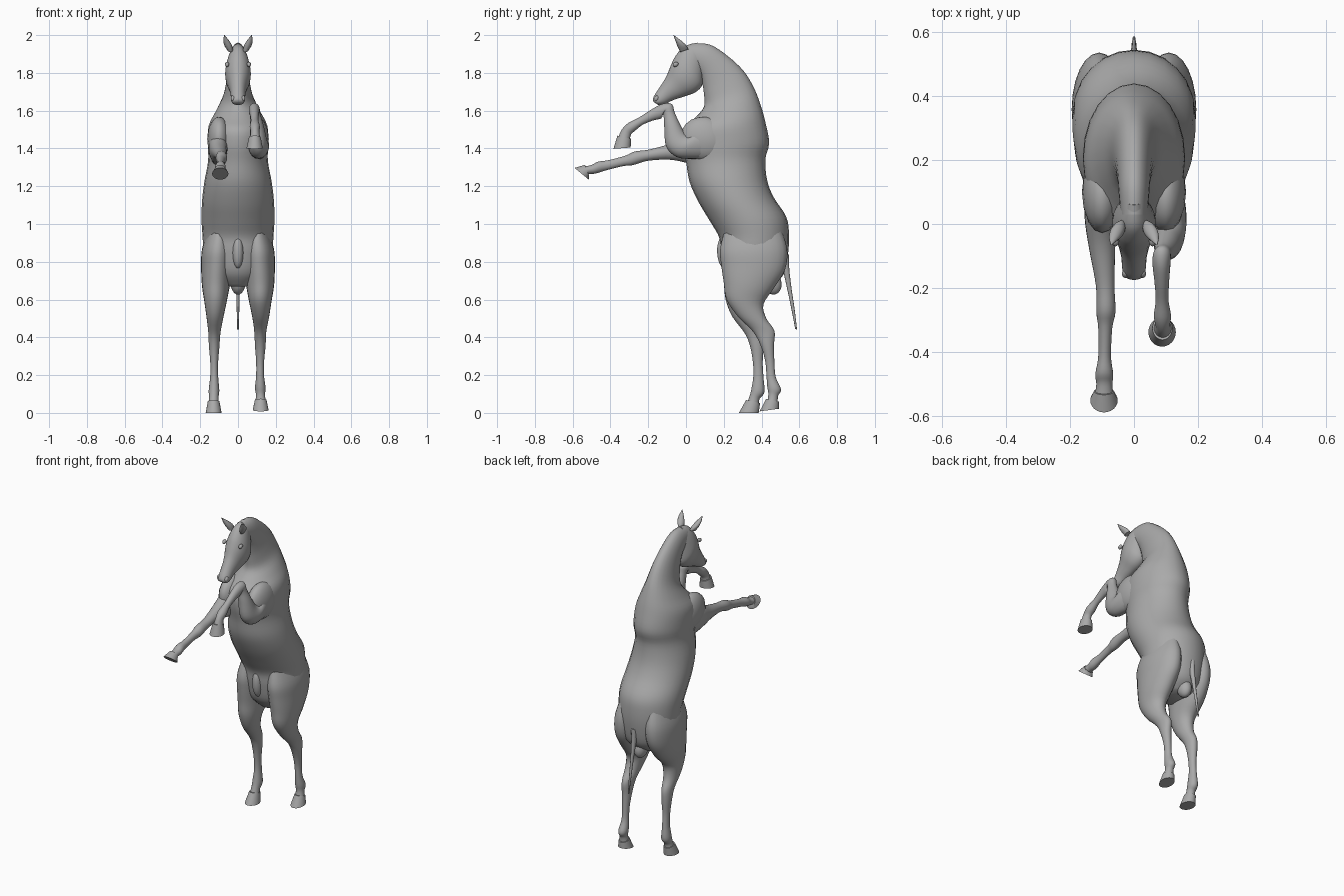
import bpy, bmesh, math
from mathutils import Vector

coat = bpy.data.materials.new("grey_coat")
coat.diffuse_color = (0.4, 0.4, 0.4, 1)


def finish(name, bm, angle=50):
    bmesh.ops.recalc_face_normals(bm, faces=bm.faces)
    me = bpy.data.meshes.new(name)
    bm.to_mesh(me)
    bm.free()
    ob = bpy.data.objects.new(name, me)
    bpy.context.collection.objects.link(ob)
    me.materials.append(coat)
    bpy.ops.object.select_all(action='DESELECT')
    ob.select_set(True)
    bpy.context.view_layer.objects.active = ob
    bpy.ops.object.shade_smooth_by_angle(angle=math.radians(angle))
    return ob


def loft(name, secs, steps=4, sides=24, mirror=1):
    """Skin oval rings; section = front y, z, back y, z, centre x, half width."""
    s = [Vector(q) for q in secs]
    rows = []
    for i in range(len(s) - 1):
        a, b, c, d = s[max(i - 1, 0)], s[i], s[i + 1], s[min(i + 2, len(s) - 1)]
        for k in range(steps):
            t = k / steps
            rows.append(0.5 * (2 * b + (c - a) * t + (2 * a - 5 * b + 4 * c - d) * t * t
                               + (3 * b - a - 3 * c + d) * t ** 3))
    rows.append(s[-1])
    bm = bmesh.new()
    rings = []
    for y1, z1, y2, z2, x, w in rows:
        ring = []
        for j in range(sides):
            u = 2 * math.pi * j / sides
            cu, su = math.cos(u), math.sin(u)
            ring.append(bm.verts.new((mirror * (x + w * su),
                                      (y1 + y2) / 2 + (y2 - y1) / 2 * cu,
                                      (z1 + z2) / 2 + (z2 - z1) / 2 * cu)))
        rings.append(ring)
    for r, q in zip(rings, rings[1:]):
        for j in range(sides):
            k = (j + 1) % sides
            bm.faces.new((r[j], r[k], q[k], q[j]))
    bm.faces.new(rings[0])
    bm.faces.new(rings[-1])
    return finish(name, bm)


def blob(name, loc, size, tilt=0):
    bm = bmesh.new()
    bmesh.ops.create_uvsphere(bm, u_segments=16, v_segments=10, radius=1)
    ob = finish(name, bm)
    ob.location, ob.scale, ob.rotation_euler = loc, size, (tilt, 0, 0)
    return ob


# Trunk rising from rump through shoulders into the arched neck
loft("body_and_neck", [
    (.27, .67, .45, .67, 0, .08), (.21, .74, .515, .73, 0, .15),
    (.185, .85, .54, .84, 0, .18), (.175, .93, .545, .95, 0, .188),
    (.13, 1.01, .53, 1.04, 0, .193), (.07, 1.11, .465, 1.14, 0, .19),
    (.02, 1.22, .43, 1.23, 0, .178), (.0, 1.33, .42, 1.34, 0, .158),
    (-.02, 1.42, .44, 1.43, 0, .16), (-.015, 1.5, .42, 1.54, 0, .155),
    (.045, 1.56, .395, 1.63, 0, .118), (.095, 1.62, .36, 1.72, 0, .08),
    (.095, 1.69, .305, 1.81, 0, .062), (.085, 1.75, .22, 1.89, 0, .053),
    (.07, 1.79, .125, 1.95, 0, .048), (.03, 1.82, .03, 1.955, 0, .042)])

# Head from poll to muzzle
loft("head", [
    (.06, 1.96, .09, 1.84, 0, .034), (-.01, 1.94, .09, 1.765, 0, .055),
    (-.055, 1.89, .08, 1.725, 0, .067), (-.08, 1.84, .045, 1.695, 0, .065),
    (-.105, 1.78, -.01, 1.675, 0, .05), (-.135, 1.73, -.07, 1.655, 0, .04),
    (-.165, 1.685, -.11, 1.635, 0, .037), (-.175, 1.66, -.14, 1.63, 0, .031),
    (-.17, 1.645, -.155, 1.635, 0, .016)])

for m, side in ((1, "right"), (-1, "left")):
    loft(side + "_ear", [
        (-.03, 1.91, .012, 1.925, .04, .014), (-.045, 1.94, .002, 1.945, .051, .02),
        (-.056, 1.97, -.022, 1.968, .062, .016), (-.066, 2.0, -.062, 1.998, .072, .002)],
        sides=12, mirror=m)
    blob(side + "_eye", (m * .058, -.055, 1.845), (.011, .016, .012), .5)
    blob(side + "_nostril", (m * .027, -.156, 1.665), (.011, .012, .016), -.5)
    blob(side + "_shoulder", (m * .1, .1, 1.45), (.063, .13, .115), -.4)

# Hind legs: shared thigh, then each stance
thigh = [(.2, .95, .5, .98, .1, .06), (.18, .86, .535, .87, .108, .083),
         (.187, .78, .525, .76, .112, .083), (.2, .69, .465, .66, .117, .074)]
loft("right_hind_leg", thigh + [
    (.215, .6, .41, .575, .118, .059), (.275, .51, .425, .5, .12, .044),
    (.355, .43, .468, .435, .118, .032), (.398, .35, .466, .36, .118, .028),
    (.42, .27, .468, .27, .117, .021), (.426, .2, .475, .19, .117, .021),
    (.43, .14, .503, .125, .118, .028), (.436, .1, .488, .09, .119, .024),
    (.43, .06, .485, .055, .12, .028)])
loft("left_hind_leg", thigh + [
    (.21, .6, .385, .575, .119, .059), (.245, .51, .38, .495, .122, .044),
    (.312, .42, .41, .425, .125, .032), (.34, .35, .412, .36, .126, .028),
    (.354, .27, .406, .27, .126, .021), (.357, .2, .41, .19, .126, .021),
    (.347, .13, .415, .11, .127, .028), (.337, .09, .39, .075, .128, .025),
    (.325, .055, .385, .045, .129, .028)], mirror=-1)

# Left foreleg stretched forward
loft("left_foreleg", [
    (.12, 1.3, .12, 1.5, .1, .05), (.02, 1.32, .03, 1.48, .105, .05),
    (-.08, 1.34, -.07, 1.43, .1, .041), (-.2, 1.335, -.19, 1.395, .09, .029),
    (-.28, 1.312, -.27, 1.384, .088, .03), (-.33, 1.307, -.32, 1.362, .09, .022),
    (-.42, 1.285, -.41, 1.338, .092, .02), (-.475, 1.268, -.465, 1.33, .093, .028),
    (-.505, 1.265, -.498, 1.313, .093, .025), (-.53, 1.26, -.535, 1.305, .094, .028)],
    mirror=-1)

# Right foreleg folded at the knee
loft("right_foreleg", [
    (.13, 1.35, .13, 1.52, .1, .05), (.03, 1.345, .06, 1.5, .108, .055),
    (-.05, 1.355, .02, 1.47, .11, .053), (-.105, 1.41, -.005, 1.48, .108, .045),
    (-.115, 1.51, -.03, 1.525, .1, .037), (-.118, 1.565, -.06, 1.59, .092, .028),
    (-.125, 1.585, -.075, 1.635, .087, .028), (-.13, 1.56, -.125, 1.636, .086, .028),
    (-.175, 1.548, -.185, 1.605, .087, .023), (-.23, 1.525, -.247, 1.565, .088, .02),
    (-.268, 1.495, -.305, 1.535, .089, .027), (-.29, 1.475, -.34, 1.5, .09, .023),
    (-.297, 1.45, -.357, 1.462, .09, .028)])

# Hooves: coronet band widening to a flat sole
hooves = {
    "right_hind_hoof": (1, (.424, .075, .492, .06, .12, .031), (.39, .008, .492, .022, .12, .042)),
    "left_hind_hoof": (-1, (.318, .068, .392, .052, .129, .031), (.28, 0, .385, 0, .129, .042)),
    "left_fore_hoof": (-1, (-.513, 1.255, -.535, 1.313, .094, .031), (-.515, 1.235, -.59, 1.297, .094, .043)),
    "right_fore_hoof": (1, (-.29, 1.452, -.363, 1.468, .089, .031), (-.293, 1.405, -.384, 1.398, .088, .043))}
for name, (m, top, sole) in hooves.items():
    loft(name, [top, sole], steps=1, mirror=m)

# Thin tail, and the folds under the belly and dock
loft("tail", [(.49, .83, .545, .84, 0, .022), (.512, .76, .547, .76, 0, .015),
              (.537, .65, .56, .65, 0, .009), (.558, .55, .575, .55, 0, .007),
              (.578, .445, .588, .44, 0, .004)], sides=12)
blob("belly_fold", (0, .2, .85), (.03, .035, .085), .05)
blob("rear_fold", (0, .455, .69), (.04, .05, .065), .3)
